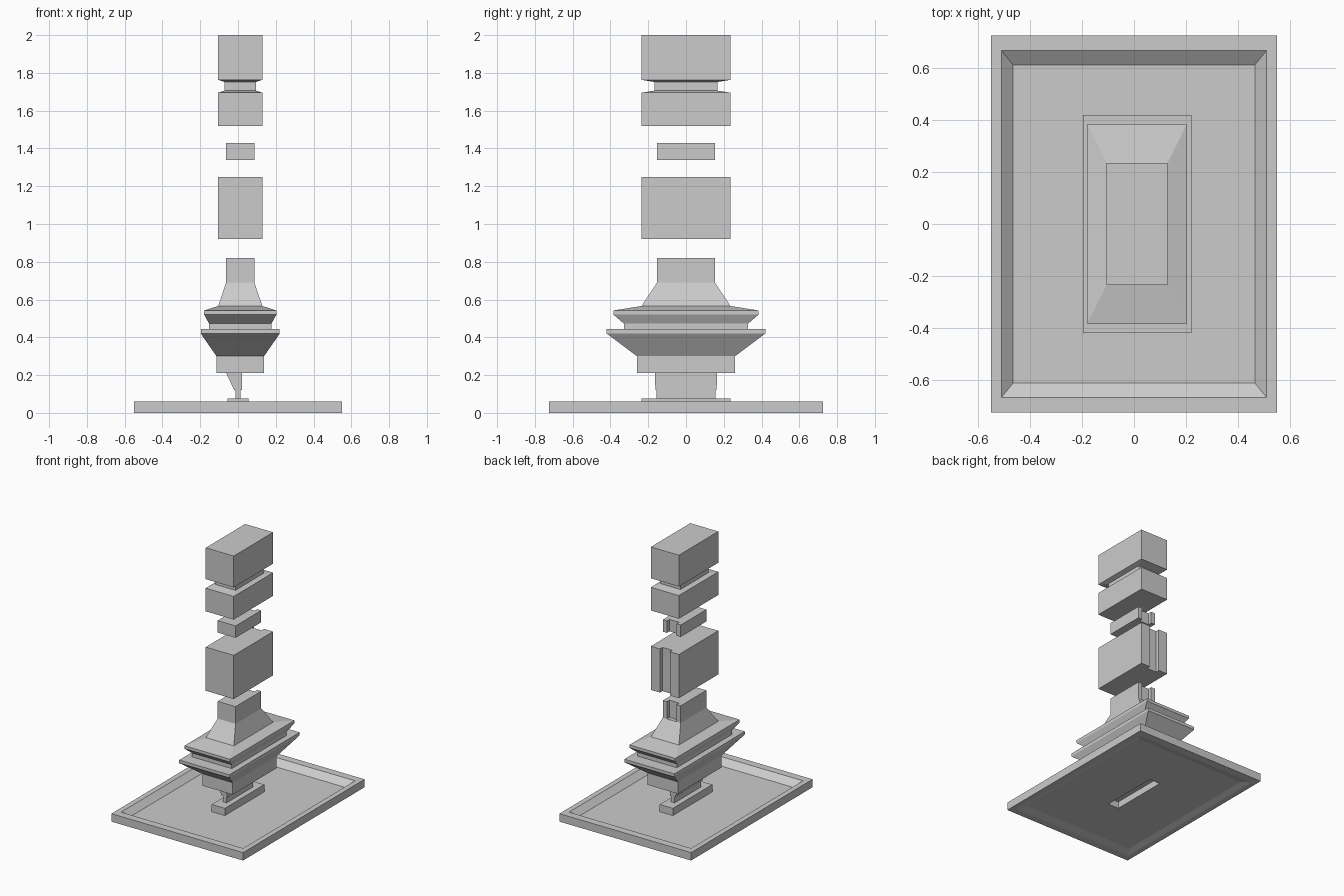
import bpy, bmesh

if "Cube" in bpy.data.objects:
    bpy.data.objects.remove(bpy.data.objects["Cube"])

CX = 0.012  # the column stands slightly right of the tray centre


def loft(name, outlines):
    """Skin equal-length point loops from first to last, capping both ends."""
    bm = bmesh.new()
    rings = [[bm.verts.new(p) for p in ring] for ring in outlines]
    n = len(rings[0])
    for a, b in zip(rings, rings[1:]):
        for i in range(n):
            j = (i + 1) % n
            bm.faces.new((a[i], a[j], b[j], b[i]))
    bm.faces.new(rings[0][::-1])
    bm.faces.new(rings[-1])
    bmesh.ops.recalc_face_normals(bm, faces=bm.faces[:])
    mesh = bpy.data.meshes.new(name)
    bm.to_mesh(mesh)
    bm.free()
    obj = bpy.data.objects.new(name, mesh)
    bpy.context.collection.objects.link(obj)
    return obj


def rect_stack(name, levels, cx=0.0):
    """Loft of rectangles given as (half x, half y, z)."""
    return loft(name, [[(cx - x, -y, z), (cx + x, -y, z), (cx + x, y, z), (cx - x, y, z)]
                       for x, y, z in levels])


def grooved_block(name, hx, hy, z0, z1, g=0.041, d=0.03):
    """Block with a vertical groove in the middle of its back face."""
    plan = [(-hx, -hy), (hx, -hy), (hx, hy), (g, hy), (g, hy - d),
            (-g, hy - d), (-g, hy), (-hx, hy)]
    return loft(name, [[(CX + x, y, z) for x, y in plan] for z in (z0, z1)])


# Tray, hollow slot block in its floor
rect_stack("tray", [
    (0.045, 0.225, 0.065), (0.045, 0.225, 0.014), (0.465, 0.61, 0.014),
    (0.51, 0.67, 0.0), (0.55, 0.725, 0.0), (0.55, 0.725, 0.06),
    (0.51, 0.667, 0.06), (0.465, 0.612, 0.02), (0.055, 0.235, 0.02),
    (0.055, 0.235, 0.075)])

# Thin stem and lopsided wedge
rect_stack("stem", [(0.014, 0.157, 0.075), (0.014, 0.157, 0.12)])
loft("wedge", [[(x0, -y, z), (x1, -y, z), (x1, y, z), (x0, y, z)]
               for x0, x1, y, z in ((-0.02, 0.02, 0.162, 0.12),
                                    (-0.062, 0.02, 0.165, 0.21))])

# Stepped and flared lower body
rect_stack("flared_body", [
    (0.126, 0.26, 0.21), (0.126, 0.26, 0.30), (0.209, 0.42, 0.42),
    (0.209, 0.42, 0.443), (0.165, 0.328, 0.443), (0.165, 0.328, 0.472),
    (0.191, 0.384, 0.52), (0.191, 0.384, 0.542), (0.117, 0.235, 0.566),
    (0.075, 0.153, 0.69)], CX)
grooved_block("body_neck", 0.075, 0.153, 0.69, 0.82)

# Floating blocks
grooved_block("middle_block", 0.117, 0.235, 0.92, 1.25)
grooved_block("small_block", 0.075, 0.153, 1.34, 1.43)

# Waisted top block
rect_stack("top_block", [
    (0.117, 0.235, 1.52), (0.117, 0.235, 1.695), (0.083, 0.167, 1.706),
    (0.083, 0.167, 1.752), (0.117, 0.235, 1.763), (0.117, 0.235, 2.0)], CX)
